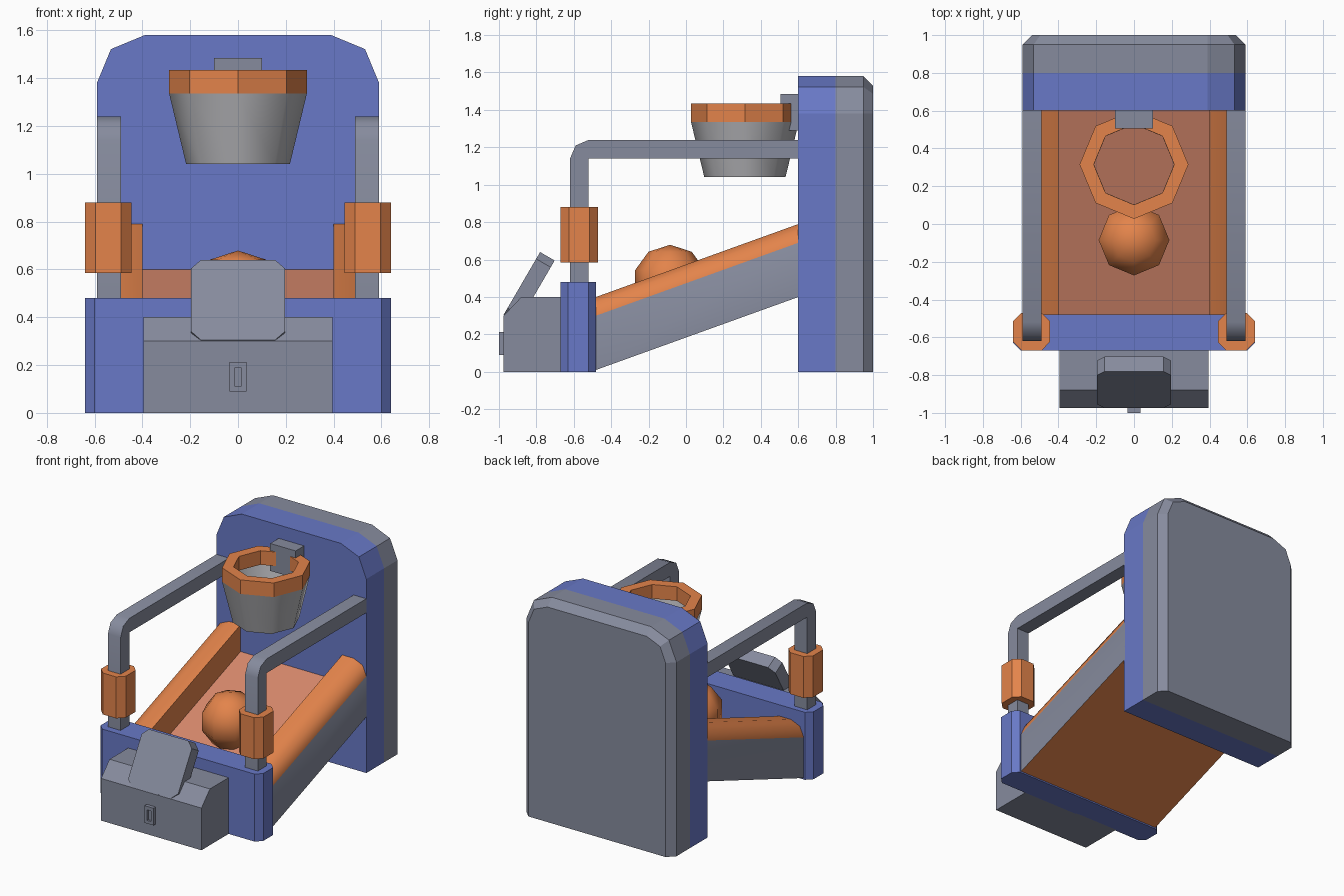
import bpy, bmesh, math
from mathutils import Vector

if "Cube" in bpy.data.objects:
    bpy.data.objects.remove(bpy.data.objects["Cube"])


def material(name, rgb):
    m = bpy.data.materials.new(name)
    m.diffuse_color = (*rgb, 1)
    m.use_nodes = True
    m.node_tree.nodes["Principled BSDF"].inputs["Base Color"].default_value = m.diffuse_color
    return m


BLUE = material("blue", (0.14, 0.19, 0.57))
GREY = material("grey", (0.24, 0.26, 0.34))
ORANGE = material("orange", (0.77, 0.23, 0.07))
SALMON = material("salmon", (0.68, 0.25, 0.15))
PALE = material("pale grey", (0.46, 0.46, 0.48))


def finish(name, bm, mats, smooth=None):
    bmesh.ops.recalc_face_normals(bm, faces=bm.faces)
    me = bpy.data.meshes.new(name)
    bm.to_mesh(me)
    bm.free()
    for m in mats:
        me.materials.append(m)
    ob = bpy.data.objects.new(name, me)
    bpy.context.collection.objects.link(ob)
    if smooth:
        bpy.ops.object.select_all(action='DESELECT')
        ob.select_set(True)
        bpy.context.view_layer.objects.active = ob
        bpy.ops.object.shade_smooth_by_angle(angle=math.radians(smooth))
    return ob


def loft_bm(loops, closed=False):
    """Skin a run of equal loops; closed joins last to first, else caps the ends."""
    bm = bmesh.new()
    rows = [[bm.verts.new(p) for p in lp] for lp in loops]
    n = len(rows[0])
    pairs = list(zip(rows, rows[1:])) + ([(rows[-1], rows[0])] if closed else [])
    for a, b in pairs:
        for i in range(n):
            j = (i + 1) % n
            bm.faces.new((a[i], a[j], b[j], b[i]))
    if not closed:
        bm.faces.new(rows[0])
        bm.faces.new(rows[-1])
    return bm


def loft(name, loops, mat, closed=False, smooth=None):
    return finish(name, loft_bm(loops, closed), [mat], smooth)


def box(name, x, y, z, mat, cut=0.0):
    """Box with optional chamfered vertical corners."""
    (x0, x1), (y0, y1), (z0, z1) = x, y, z
    if cut:
        c = cut
        pts = [(x0 + c, y0), (x1 - c, y0), (x1, y0 + c), (x1, y1 - c),
               (x1 - c, y1), (x0 + c, y1), (x0, y1 - c), (x0, y0 + c)]
    else:
        pts = [(x0, y0), (x1, y0), (x1, y1), (x0, y1)]
    return loft(name, [[(a, b, h) for a, b in pts] for h in (z0, z1)], mat)


def mirrored(half):
    """Complete a right-hand outline across the centre line."""
    return half + [(-x, z) for x, z in reversed(half)]


# Backboard: blue front half, grey rear shell with a chamfered rim
def board(w, top, r):
    k = r * (1 - math.sqrt(0.5))
    return mirrored([(w, 0), (w, top - r), (w - k, top - k), (w - r, top)])


def board_loop(y, inset=0.0):
    return [(x, y, z) for x, z in board(0.59 - inset, 1.58 - inset, 0.2 - inset)]


loft("backboard_front", [board_loop(0.6), board_loop(0.8)], BLUE)
loft("backboard_rear", [board_loop(0.8), board_loop(0.95), board_loop(1.0, 0.05)], GREY)

# Sloping ramp: one cross-section with rounded rails, coloured by direction
section = mirrored([(0.59, 0.4), (0.59, 0.69), (0.56, 0.76), (0.49, 0.79), (0.4, 0.79), (0.4, 0.6)])
bm = loft_bm([[(x, y, z + dz) for x, z in section] for y, dz in ((-0.5, -0.397), (0.61, 0.003))])
bmesh.ops.recalc_face_normals(bm, faces=bm.faces)
for f in bm.faces:
    c = f.calc_center_median()
    if abs(f.normal.x) > 0.99 and abs(c.x) > 0.5:
        f.material_index = 1
    elif f.normal.z > 0.5 and abs(c.x) < 0.1:
        f.material_index = 2
finish("ramp", bm, [ORANGE, GREY, SALMON], 50)

# Front block, tubes and padded grips
box("front_block", (-0.64, 0.64), (-0.67, -0.48), (0, 0.48), BLUE, 0.04)
tube = [(-0.62, 0.45), (-0.62, 1.14), (-0.59, 1.21), (-0.52, 1.24),
        (0.61, 1.24), (0.61, 1.14), (-0.52, 1.14), (-0.52, 0.45)]
for side, s in (("left", -1), ("right", 1)):
    loft(side + "_tube", [[(s * x, y, z) for y, z in tube] for x in (0.49, 0.59)], GREY, smooth=50)
    x = sorted((s * 0.445, s * 0.64))
    box(side + "_grip", x, (-0.67, -0.47), (0.585, 0.88), ORANGE, 0.045)

# Control box with a chamfered front edge
profile = [(-0.975, 0), (-0.975, 0.3), (-0.88, 0.4), (-0.66, 0.4), (-0.66, 0)]
loft("control_box", [[(x, y, z) for y, z in profile] for x in (-0.395, 0.395)], GREY)

# Tilted display slab with cut corners
low, high = Vector((0, -0.975, 0.305)), Vector((0, -0.78, 0.64))
up = (high - low).normalized()
back = Vector((0, up.z, -up.y)) * 0.09
L, c = (high - low).length, 0.042
outline = mirrored([(0.155, 0), (0.197, c), (0.197, L - c), (0.155, L)])
loft("display_slab", [[low + up * t + Vector((x, 0, 0)) + d for x, t in outline]
                      for d in (Vector(), back)], GREY)


# Coin plate with a recessed slot
def rect(x, z0, z1, y):
    return [(-x, y, z0), (x, y, z0), (x, y, z1), (-x, y, z1)]


loft("coin_plate", [rect(0.035, 0.09, 0.212, -0.96), rect(0.035, 0.09, 0.212, -1.0),
                    rect(0.015, 0.112, 0.187, -1.0), rect(0.015, 0.112, 0.187, -0.985)], GREY)


# Hoop rim, open net and bracket
def ring(r, z):
    return [(r * math.cos(i * math.pi / 4), 0.315 + r * math.sin(i * math.pi / 4), z) for i in range(8)]


loft("hoop_rim", [ring(0.288, 1.335), ring(0.288, 1.435), ring(0.213, 1.435), ring(0.213, 1.335)],
     ORANGE, closed=True)
loft("hoop_net", [ring(0.288, 1.335), ring(0.217, 1.04), ring(0.212, 1.04), ring(0.282, 1.335)],
     PALE, closed=True, smooth=50)
box("hoop_bracket", (-0.1, 0.1), (0.505, 0.61), (1.29, 1.485), GREY)

# Ball
bm = bmesh.new()
bmesh.ops.create_uvsphere(bm, u_segments=8, v_segments=5, radius=0.197)
bmesh.ops.translate(bm, verts=bm.verts, vec=(0, -0.085, 0.482))
finish("ball", bm, [ORANGE], 60)
